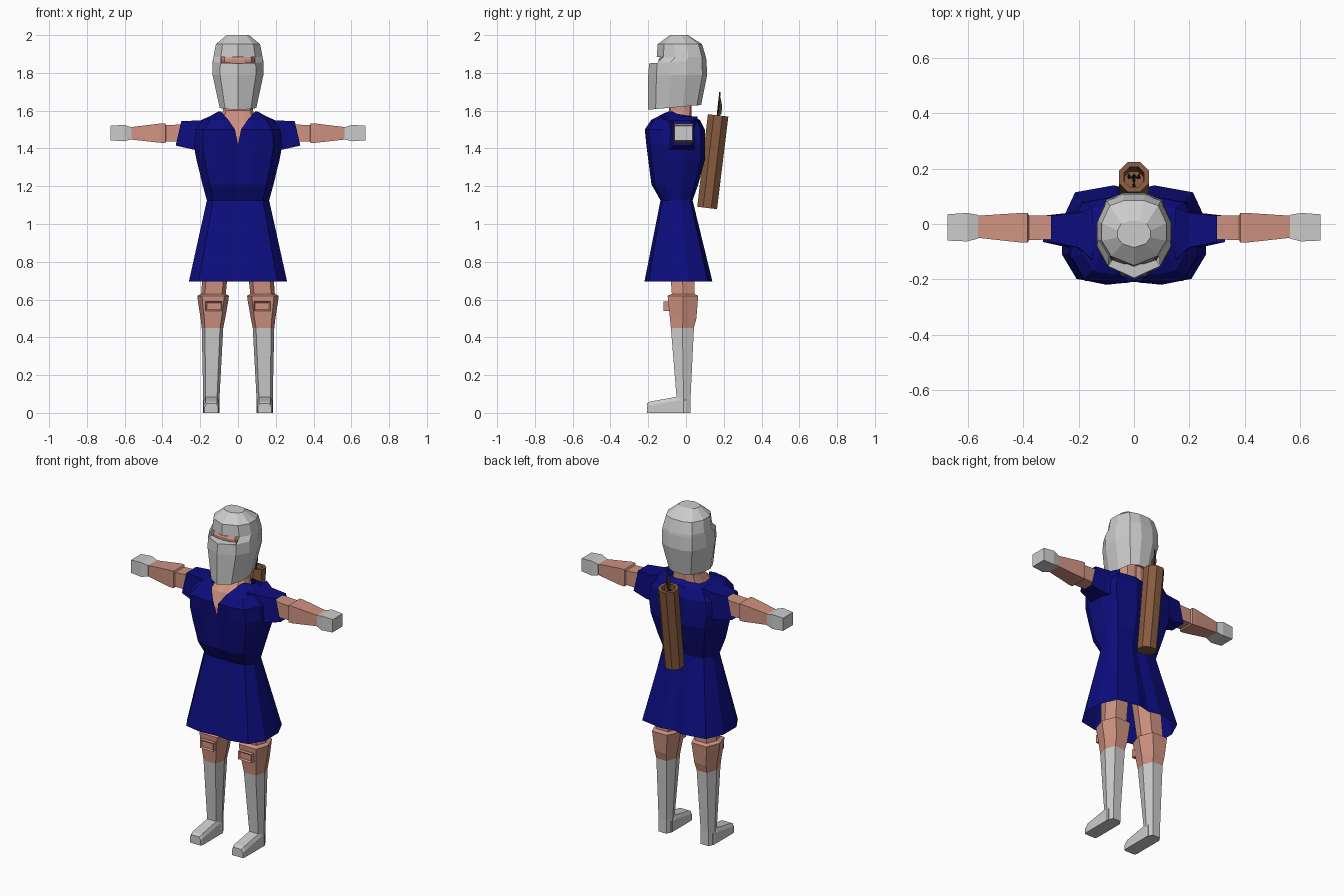
import bpy, bmesh
from math import cos, sin, pi
from mathutils import Vector

if "Cube" in bpy.data.objects:
    bpy.data.objects.remove(bpy.data.objects["Cube"])


def material(name, rgb):
    m = bpy.data.materials.new(name)
    m.diffuse_color = (*rgb, 1)
    m.use_nodes = True
    m.node_tree.nodes["Principled BSDF"].inputs["Base Color"].default_value = m.diffuse_color
    return m


SKIN = material("skin", (0.62, 0.29, 0.22))
BLUE = material("blue_cloth", (0.004, 0.004, 0.21))
BROWN = material("leather", (0.24, 0.105, 0.05))
DARK = material("dark_wood", (0.07, 0.035, 0.018))


def finish(bm, name, mat=None, mirror=False):
    bmesh.ops.recalc_face_normals(bm, faces=bm.faces)
    me = bpy.data.meshes.new(name)
    bm.to_mesh(me)
    bm.free()
    ob = bpy.data.objects.new(name, me)
    bpy.context.collection.objects.link(ob)
    if mat:
        me.materials.append(mat)
    if mirror:
        ob.modifiers.new("mirror", 'MIRROR').merge_threshold = 0.002
    return ob


def loft(name, rings, mat=None, closed=True, caps="", mirror=False, skip=()):
    """Skin a list of point rings; caps is any of 's' (start), 'e' (end)."""
    bm = bmesh.new()
    rows = [[bm.verts.new(p) for p in r] for r in rings]
    n = len(rows[0])
    for i in range(len(rows) - 1):
        for j in range(n if closed else n - 1):
            if (i, j) not in skip:
                k = (j + 1) % n
                bm.faces.new((rows[i][j], rows[i][k], rows[i + 1][k], rows[i + 1][j]))
    if 's' in caps:
        bm.faces.new(rows[0])
    if 'e' in caps:
        bm.faces.new(rows[-1])
    return finish(bm, name, mat, mirror)


def half_ring(shape, z, hw, yf, yb, dz=0):
    """Half of a horizontal section, from front centre round to back centre."""
    return [Vector((u * hw, yf + t * (yb - yf), z + t * dz)) for u, t in shape]


HEX = [(.15, 0), (.85, 0), (1, .5), (.8, 1), (.2, 1), (0, .5)]
BOX = [(0, 0), (1, 0), (1, 1), (0, 1)]


def leg_ring(z, x0, x1, y0, y1):
    return [Vector((x0 + u * (x1 - x0), y0 + v * (y1 - y0), z)) for u, v in HEX]


def arm_ring(x, y0, y1, z0, z1, lean=0):
    return [Vector((x - lean * v, y0 + u * (y1 - y0), z0 + v * (z1 - z0))) for u, v in BOX]


# Tunic: open at the hem, V neck at the front
TORSO = [(0, .03), (.38, .0), (.8, .06), (1, .3), (1, .65), (.82, .93), (.28, 1), (0, .95)]
tunic = [half_ring(TORSO, *r) for r in (
    (.695, .26, -.22, .14), (1.125, .165, -.135, .035), (1.21, .188, -.183, .065),
    (1.34, .22, -.2, .1), (1.42, .235, -.21, .1), (1.50, .225, -.218, .1),
    (1.55, .185, -.185, .075), (1.59, .125, -.085, .035, -.02))]
tunic[5][0] = Vector((.016, -.212, 1.50))
tunic[6][0] = Vector((.05, -.18, 1.55))
tunic[7][0] = Vector((.085, -.11, 1.59))
tunic[7][1] = Vector((.092, -.09, 1.595))
tunic[7][2] = Vector((.105, -.07, 1.595))
loft("tunic", tunic, BLUE, closed=False, mirror=True)

loft("sleeve", [arm_ring(.15, -.13, .06, 1.40, 1.57),
                arm_ring(.24, -.085, .04, 1.395, 1.548, .04),
                arm_ring(.33, -.065, .03, 1.415, 1.545, .03)], BLUE, mirror=True)

# Neck and chest showing in the collar, then the head inside the helmet
loft("neck_and_chest", [half_ring(TORSO, *r) for r in (
    (1.40, .15, -.19, .05), (1.46, .14, -.19, .05), (1.54, .1, -.155, .03),
    (1.60, .08, -.09, .03), (1.70, .075, -.085, .03))],
    SKIN, closed=False, mirror=True)
loft("head", [half_ring(TORSO, *r) for r in (
    (1.66, .07, -.13, .04), (1.78, .085, -.14, .06),
    (1.87, .09, -.145, .06), (1.93, .075, -.11, .05))],
    SKIN, closed=False, caps="se", mirror=True)

# Helmet with a pointed face guard and an eye slit
HELM = [(0, 0), (.7, .14), (1, .38), (1, .65), (.75, .92), (.3, 1), (0, 1)]
loft("helmet", [half_ring(HELM, *r) for r in (
    (1.605, .097, -.2, .08, .025), (1.79, .135, -.2, .112), (1.85, .134, -.195, .108, .02),
    (1.885, .13, -.155, .105), (1.952, .117, -.15, .085), (2.0, .06, -.085, .01))],
    closed=False, caps="e", mirror=True, skip={(2, 0)})
# Ledge at the top of the face guard
loft("visor_ledge", [[(0, -.195, 1.85), (.0938, -.1526, 1.853)],
                     [(0, -.145, 1.853), (.08, -.13, 1.855)]], closed=False, mirror=True)

# Arms with an elbow band, and gloves
loft("arm", [arm_ring(*r) for r in (
    (.25, -.055, .03, 1.435, 1.53), (.38, -.058, .03, 1.437, 1.523),
    (.385, -.067, .04, 1.43, 1.532), (.41, -.067, .04, 1.43, 1.532),
    (.565, -.05, .03, 1.447, 1.513))], SKIN, caps="se", mirror=True)
loft("glove", [arm_ring(*r) for r in (
    (.565, -.053, .033, 1.447, 1.513), (.605, -.063, .04, 1.438, 1.525),
    (.675, -.06, .035, 1.443, 1.52))], caps="se", mirror=True)

# Legs with thick knees
loft("leg", [leg_ring(*r) for r in (
    (.97, .03, .17, -.1, .04), (.63, .065, .195, -.075, .045), (.62, .048, .215, -.097, .065),
    (.59, .052, .212, -.095, .062), (.50, .068, .198, -.085, .055),
    (.45, .078, .192, -.08, .042))], SKIN, caps="s", mirror=True)

# Framed knee plate
bm = bmesh.new()
bmesh.ops.create_cube(bm, size=1)
for v in bm.verts:
    v.co = Vector((.128 + v.co.x * .088, -.098 + v.co.y * .04, .565 + v.co.z * .05))
front = [f for f in bm.faces if f.calc_center_median().y < -.11]
bmesh.ops.inset_individual(bm, faces=front, thickness=.01, depth=-.008)
finish(bm, "knee_plate", SKIN, True)

# Boot shaft and foot
loft("boot_shaft", [leg_ring(*r) for r in (
    (.45, .078, .192, -.08, .042), (.08, .098, .184, -.05, .024),
    (0, .098, .184, -.05, .024))], caps="e", mirror=True)
loft("boot_foot", [[(x0, y, 0), (x1, y, 0), (x1, y, h), ((x1 - .01), y, h + .02),
                    (x0 + .01, y, h + .02), (x0, y, h)] for y, x0, x1, h in (
    (.0, .1, .182, .065), (-.05, .1, .182, .065), (-.19, .1, .182, .04),
    (-.207, .105, .177, .03))], caps="se", mirror=True)

# Quiver: tilted octagonal tube with a hollow top
BOTTOM, TOP = Vector((0, .112, 1.085)), Vector((0, .17, 1.575))
AXIS = (TOP - BOTTOM).normalized()
SIDE = Vector((1, 0, 0))
DEPTH = AXIS.cross(SIDE)


def tube_ring(centre, r, n=8):
    return [centre + r * (cos((i + .5) * 2 * pi / n) * SIDE + sin((i + .5) * 2 * pi / n) * DEPTH)
            for i in range(n)]


loft("quiver", [tube_ring(BOTTOM, .057), tube_ring(TOP, .059), tube_ring(TOP, .04),
                tube_ring(TOP - .12 * AXIS, .038)], BROWN, caps="se")

# Arrows: one tall with feathers, the rest below the rim
for i, (dx, dd, up) in enumerate(((0, 0, .125), (-.018, .012, -.02), (.018, .012, -.02),
                                  (0, -.02, -.02))):
    base = TOP - .11 * AXIS + dx * SIDE + dd * DEPTH
    tip = TOP + up * AXIS + dx * SIDE + dd * DEPTH
    if i == 0:
        tip.y -= .005
    loft("arrow_shaft", [tube_ring(base, .006, 5), tube_ring(tip, .004, 5)], DARK, caps="se")
for k in range(3):
    a = k * 2 * pi / 3 + pi / 2
    out = .016 * (cos(a) * SIDE + sin(a) * DEPTH)
    low, high = TOP - .01 * AXIS, TOP + .1 * AXIS
    loft("arrow_feather", [[low, low + .02 * AXIS + out], [high, high - .05 * AXIS + out]],
         DARK, closed=False)
